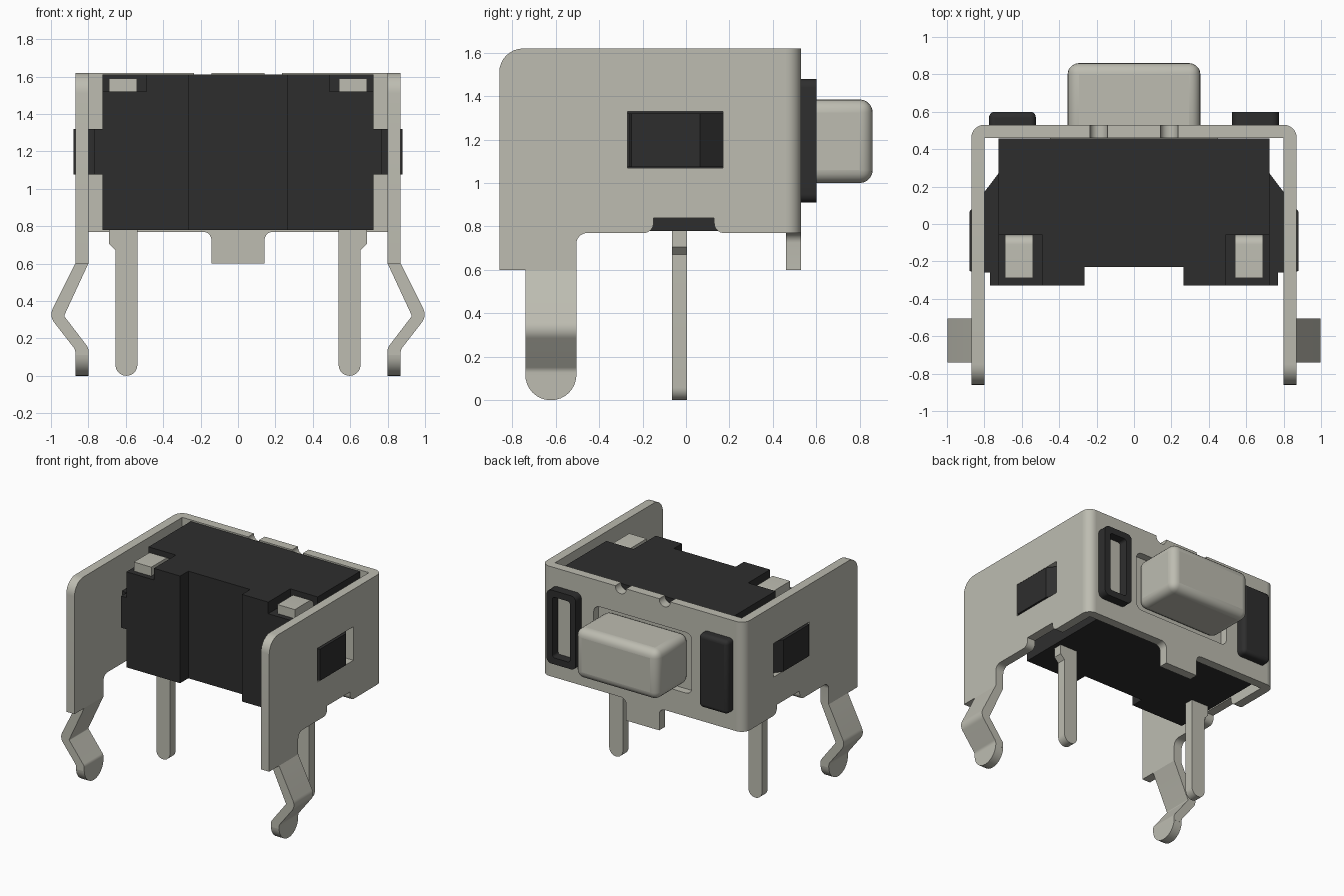
import bpy, bmesh, math
from mathutils import Vector

cube = bpy.data.objects.get("Cube")
if cube:
    bpy.data.objects.remove(cube, do_unlink=True)


def material(name, rgb):
    m = bpy.data.materials.new(name)
    m.use_nodes = True
    m.diffuse_color = (*rgb, 1)
    m.node_tree.nodes["Principled BSDF"].inputs["Base Color"].default_value = (*rgb, 1)
    return m


METAL = material("pale_metal", (0.51, 0.505, 0.44))
DARK = material("dark_plastic", (0.027, 0.027, 0.027))


def rounded(points, steps=8):
    """Outline from (u, v) or (u, v, radius) corners; the radius fillets the corner."""
    out = []
    for i, p in enumerate(points):
        c = Vector(p[:2])
        if len(p) == 2:
            out.append(c)
            continue
        a = (Vector(points[i - 1][:2]) - c).normalized()
        b = (Vector(points[(i + 1) % len(points)][:2]) - c).normalized()
        half = a.angle(b) / 2
        centre = c + (a + b).normalized() * (p[2] / math.sin(half))
        start = c + a * (p[2] / math.tan(half)) - centre
        end = c + b * (p[2] / math.tan(half)) - centre
        turn = start.angle_signed(end)
        for k in range(steps + 1):
            t = -turn * k / steps
            out.append(centre + Vector((start.x * math.cos(t) - start.y * math.sin(t),
                                        start.x * math.sin(t) + start.y * math.cos(t))))
    return out


def rect(u0, u1, v0, v1, r=None):
    corners = [(u0, v0), (u1, v0), (u1, v1), (u0, v1)]
    return [(*c, r) for c in corners] if r else corners


def finish(obj, mat):
    obj.data.materials.clear()
    obj.data.materials.append(mat)
    bpy.ops.object.select_all(action='DESELECT')
    obj.select_set(True)
    bpy.context.view_layer.objects.active = obj
    bpy.ops.object.shade_smooth_by_angle(angle=math.radians(35))
    return obj


def prism(name, outlines, axis, lo, hi, mat, mirror=False):
    """Extrude an outline, with optional holes after it, along one axis."""
    curve = bpy.data.curves.new(name, 'CURVE')
    curve.dimensions = '2D'
    curve.fill_mode = 'BOTH'
    curve.extrude = (hi - lo) / 2
    for outline in outlines:
        pts = rounded(outline)
        s = curve.splines.new('POLY')
        s.points.add(len(pts) - 1)
        for sp, p in zip(s.points, pts):
            sp.co = (p.x, p.y, 0, 1)
        s.use_cyclic_u = True
    temp = bpy.data.objects.new(name + "_outline", curve)
    bpy.context.collection.objects.link(temp)
    bpy.context.view_layer.update()
    graph = bpy.context.evaluated_depsgraph_get()
    mesh = bpy.data.meshes.new_from_object(temp.evaluated_get(graph))
    bpy.data.objects.remove(temp, do_unlink=True)
    bm = bmesh.new()
    bm.from_mesh(mesh)
    sign = -1 if mirror else 1
    for v in bm.verts:
        a, b, w = v.co.x, v.co.y, v.co.z + (lo + hi) / 2
        x, y, z = {'x': (w, a, b), 'y': (a, w, b), 'z': (a, b, w)}[axis]
        v.co = (sign * x, y, z)
    bmesh.ops.remove_doubles(bm, verts=bm.verts, dist=0.0002)
    bmesh.ops.recalc_face_normals(bm, faces=bm.faces)
    bm.to_mesh(mesh)
    bm.free()
    obj = bpy.data.objects.new(name, mesh)
    bpy.context.collection.objects.link(obj)
    return finish(obj, mat)


def pair(name, *args):
    """Left part and its mirrored right twin."""
    prism("left_" + name, *args)
    prism("right_" + name, *args, True)


def box(name, x, y, z, mat, bevel):
    bpy.ops.mesh.primitive_cube_add(size=1)
    obj = bpy.context.object
    obj.name = name
    for v in obj.data.vertices:
        v.co = [(r[0] + r[1]) / 2 + c * (r[1] - r[0]) for r, c in zip((x, y, z), v.co)]
    mod = obj.modifiers.new("rounding", 'BEVEL')
    mod.width = bevel
    mod.segments = 5
    return finish(obj, mat)


# Bracket side plates, with a clip window and a notch in the lower edge
side = [(-0.86, 0.60), (-0.505, 0.60), (-0.505, 0.77, 0.05), (-0.15, 0.77, 0.045),
        (-0.15, 0.84), (0.13, 0.84), (0.13, 0.77, 0.045), (0.46, 0.77),
        (0.46, 1.62), (-0.86, 1.62, 0.11)]
pair("side_plate", [side, rect(-0.27, 0.17, 1.07, 1.33)], 'x', 0.80, 0.87, METAL)

# Rounded bracket corners
pair("bracket_corner", [[(0.80, 0.46), (0.87, 0.46), (0.87, 0.53, 0.069), (0.80, 0.53)]],
     'z', 0.77, 1.62, METAL)

# Back plate with lower tab, two half-round notches and the button window
half = [(0.142, 0.60), (0.142, 0.77, 0.045), (0.80, 0.77), (0.80, 1.62), (0.235, 1.62),
        (0.235, 1.57, 0.046), (0.142, 1.57, 0.046), (0.142, 1.62)]
back = half + [(-p[0], *p[1:]) for p in reversed(half)]
prism("back_plate", [back, rect(-0.42, 0.42, 0.95, 1.42, 0.05)], 'y', 0.46, 0.53, METAL)

# Bent snap-in legs with round feet
leg = [(0.80, 0.60), (0.87, 0.60), (1.01, 0.32, 0.07), (0.87, 0.14, 0.04), (0.87, 0.11),
       (0.80, 0.11), (0.80, 0.15, 0.04), (0.93, 0.32, 0.01)]
pair("bent_leg", [leg], 'y', -0.74, -0.505, METAL)
pair("leg_foot", [[(-0.74, 0.11), (-0.74, 0, 0.1165), (-0.505, 0, 0.1165), (-0.505, 0.11)]],
     'x', 0.80, 0.87, METAL)

# Contact pins with a shoulder below the body
pin = [(0.538, 0.80), (0.538, 0, 0.058), (0.655, 0, 0.058), (0.655, 0.67),
       (0.69, 0.705), (0.69, 0.80)]
pair("contact_pin", [pin], 'y', -0.065, 0.005, METAL)

# Plastic body: recessed front centre, with pockets in the top front corners
low = [(0.265, -0.23), (0.265, -0.33), (0.725, -0.33), (0.725, 0.458)]
top = [(0.265, -0.23), (0.265, -0.33), (0.49, -0.33), (0.49, -0.06),
       (0.725, -0.06), (0.725, 0.458)]
for name, h, z0, z1 in (("body_lower", low, 0.78, 1.52), ("body_upper", top, 1.52, 1.61)):
    prism(name, [h + [(-x, y) for x, y in reversed(h)]], 'z', z0, z1, DARK)

# Wedge clips that snap into the side windows
clip = [(0.70, 0.27), (0.725, 0.27), (0.88, 0.065), (0.88, -0.25), (0.86, -0.26),
        (0.77, -0.26), (0.77, -0.33), (0.70, -0.33)]
pair("side_clip", [clip], 'z', 1.075, 1.32, DARK)

# Contact pads in the pockets
pad = [(-0.29, 1.50), (-0.06, 1.50), (-0.06, 1.59, 0.05), (-0.29, 1.59)]
pair("contact_pad", [pad], 'x', 0.54, 0.69, METAL)

# Push button and its flange behind the window
box("push_button", (-0.355, 0.355), (0.46, 0.86), (1.00, 1.385), METAL, 0.06)
prism("button_flange", [rect(-0.45, 0.45, 0.93, 1.44)], 'y', 0.45, 0.47, METAL)

# Back bumpers: a solid one on the right, a slotted one on the left
box("right_bumper", (-0.775, -0.525), (0.46, 0.60), (0.91, 1.48), DARK, 0.03)
prism("left_bumper", [rect(0.525, 0.775, 0.91, 1.48, 0.04), rect(0.575, 0.725, 0.96, 1.43, 0.02)],
      'y', 0.50, 0.60, DARK)
